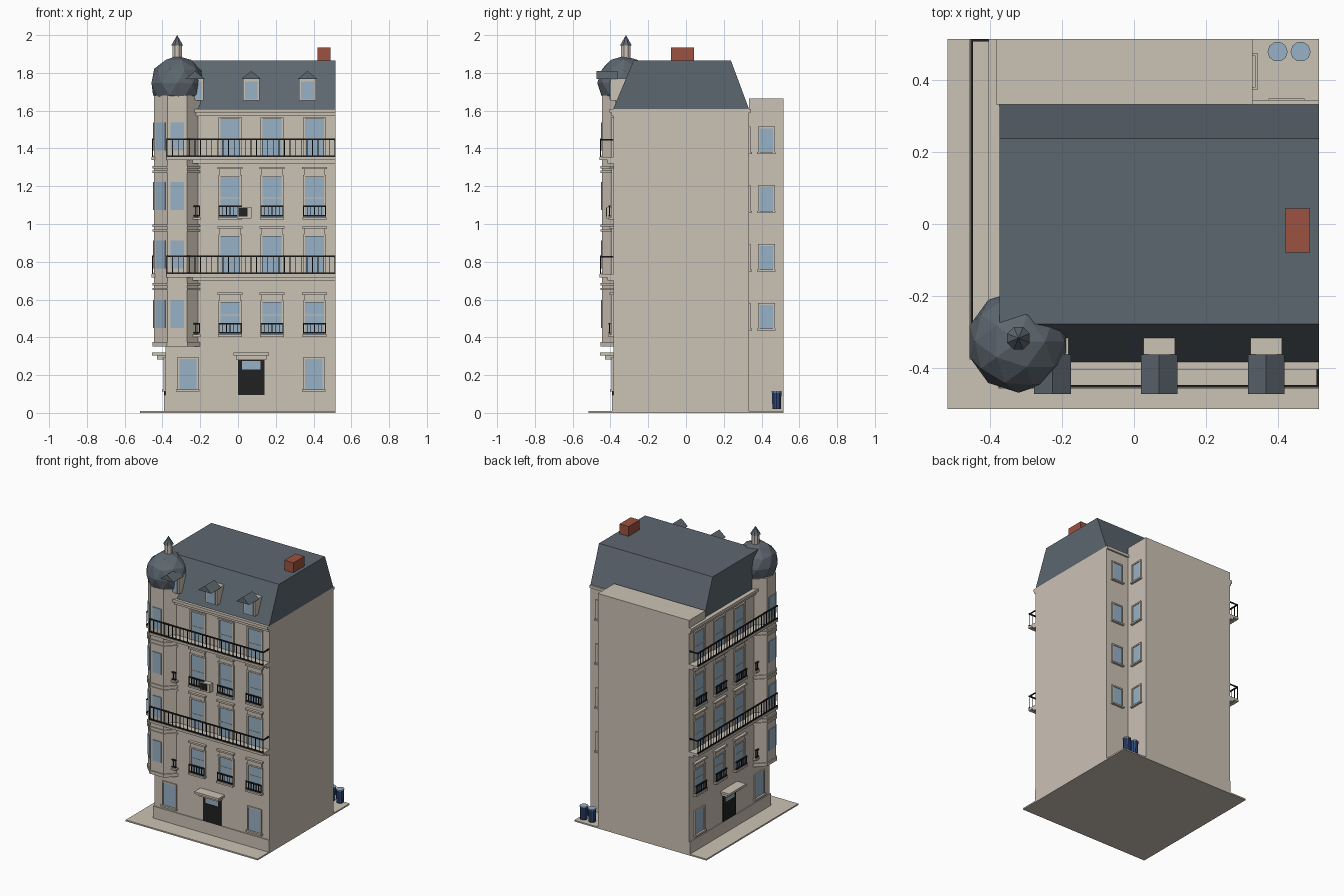
import bpy, bmesh, math
from mathutils import Matrix, Vector

cube = bpy.data.objects.get("Cube")
if cube:
    bpy.data.objects.remove(cube)


def material(name, rgb):
    m = bpy.data.materials.new(name)
    m.use_nodes = True
    m.diffuse_color = (*rgb, 1)
    m.node_tree.nodes["Principled BSDF"].inputs["Base Color"].default_value = (*rgb, 1)
    return m


STONE = material("stone", (0.60, 0.54, 0.46))
SLATE = material("slate", (0.11, 0.135, 0.16))
GLASS = material("glass", (0.31, 0.44, 0.56))
BLACK = material("black_iron", (0.015, 0.015, 0.016))
BRICK = material("brick", (0.33, 0.085, 0.05))
BLUE = material("bin_blue", (0.03, 0.065, 0.19))


def finish(name, bm, mat):
    bmesh.ops.recalc_face_normals(bm, faces=bm.faces)
    mesh = bpy.data.meshes.new(name)
    bm.to_mesh(mesh)
    bm.free()
    mesh.materials.append(mat)
    obj = bpy.data.objects.new(name, mesh)
    bpy.context.collection.objects.link(obj)
    return obj


def boxes(name, mat, items, swap=False):
    """One object from (x0, x1, y0, y1, z0, z1) boxes; swap exchanges x and y."""
    bm = bmesh.new()
    for x0, x1, y0, y1, z0, z1 in items:
        if swap:
            x0, x1, y0, y1 = y0, y1, x0, x1
        mid = Matrix.Translation(((x0 + x1) / 2, (y0 + y1) / 2, (z0 + z1) / 2))
        size = Matrix.Diagonal((abs(x1 - x0), abs(y1 - y0), z1 - z0, 1))
        bmesh.ops.create_cube(bm, size=1, matrix=mid @ size)
    return finish(name, bm, mat)


def prism(name, mat, profile, axis, a, b):
    """Extrude a 2D profile along x or y, from a to b."""
    place = (lambda u, v: (a, u, v)) if axis == "x" else (lambda u, v: (u, a, v))
    bm = bmesh.new()
    face = bm.faces.new([bm.verts.new(place(u, v)) for u, v in profile])
    new = bmesh.ops.extrude_face_region(bm, geom=[face])["geom"]
    step = Vector((b - a, 0, 0)) if axis == "x" else Vector((0, b - a, 0))
    bmesh.ops.translate(bm, vec=step, verts=[g for g in new if isinstance(g, bmesh.types.BMVert)])
    return finish(name, bm, mat)


def column(name, mat, x, y, z0, z1, r0, r1=None, sides=8):
    bm = bmesh.new()
    turn = Matrix.Rotation(math.pi / sides, 4, "Z")
    bmesh.ops.create_cone(bm, cap_ends=True, segments=sides, radius1=r0,
                          radius2=r0 if r1 is None else r1, depth=z1 - z0,
                          matrix=Matrix.Translation((x, y, (z0 + z1) / 2)) @ turn)
    return finish(name, bm, mat)


# Main masses
W, E, BACK, END = -0.385, 0.515, 0.333, 0.515
boxes("pavement", STONE, [(-0.52, E, -0.515, END, 0, 0.01)])
boxes("main_block", STONE, [(W, E, W, BACK, 0.01, 1.61)])
boxes("rear_block", STONE, [(W, 0.33, BACK, END, 0.01, 1.665)])
prism("mansard_roof", SLATE, [(W, 1.61), (-0.278, 1.865), (0.238, 1.865), (BACK, 1.61)], "x", -0.375, E)
boxes("chimney", BRICK, [(0.42, 0.49, -0.08, 0.043, 1.85, 1.935)])
boxes("rear_cornice", STONE, [(0.33, E, BACK, 0.345, 1.59, 1.61)])

COLUMNS = [-0.042, 0.18, 0.405]
FLOORS = [(0.415, 0.585), (0.73, 0.935), (1.035, 1.25), (1.35, 1.555)]


def railing(a, b, y, z0, z1, step, t=0.004):
    """Top and bottom rails with evenly spaced bars along x."""
    items = [(a, b, y - t, y + t, z, z + 2 * t) for z in (z0, z1 - 2 * t)]
    n = max(1, round((b - a - t) / step))
    for i in range(n + 1):
        x = a + (b - a - t) * i / n
        items.append((x, x + t, y - t / 2, y + t / 2, z0, z1))
    return items


def facade(side, swap):
    """Street elevation along x; the second one swaps x and y."""
    glass, trim, iron, slabs = [], [], [], []
    for f, (z0, z1) in enumerate(FLOORS):
        for c in COLUMNS:
            glass.append((c - 0.05, c + 0.05, W - 0.004, W + 0.01, z0, z1))
            trim += [(c + s * 0.056 - 0.006, c + s * 0.056 + 0.006, W - 0.009, W, z0, z1) for s in (-1, 1)]
            trim.append((c - 0.05, c + 0.05, W - 0.007, W, z0 + 0.1, z0 + 0.105))
            trim.append((c - 0.062, c + 0.062, W - 0.012, W, z1, z1 + 0.01))
            if f < 3:
                trim.append((c - 0.066, c + 0.066, W - 0.02, W, z1 + 0.04, z1 + 0.052))
                trim.append((c - 0.055, c + 0.055, W - 0.009, W, z1 + 0.01, z1 + 0.04))
        if f % 2 == 0:
            for c in [-0.262] + COLUMNS:
                iron += railing(c - 0.06, c + 0.06, W - 0.02, z0 + 0.005, z0 + 0.062, 0.02)
                trim.append((c - 0.064, c + 0.064, W - 0.026, W, z0 - 0.012, z0))
        else:
            iron += railing(-0.378, E, -0.452, z0 + 0.005, z0 + 0.102, 0.03)
            iron += [(E - 0.006, E, -0.452, W, z0 + 0.092, z0 + 0.1)]
            slabs.append((-0.378, E, -0.458, W, z0 - 0.012, z0 + 0.004))
            slabs.append((-0.378, E, W - 0.03, W, z0 - 0.03, z0 - 0.012))
    # Ground floor windows
    for c in (-0.265, 0.402):
        glass.append((c - 0.046, c + 0.046, W - 0.004, W + 0.01, 0.125, 0.285))
        trim.append((c - 0.062, c + 0.062, W - 0.018, W, 0.113, 0.125))
        trim.append((c - 0.056, c + 0.056, W - 0.009, W, 0.285, 0.295))
        trim += [(c + s * 0.051 - 0.005, c + s * 0.051 + 0.005, W - 0.009, W, 0.125, 0.285) for s in (-1, 1)]
    glass.append((0.022, 0.118, W - 0.01, W, 0.23, 0.275))
    trim += [(-0.025, 0.165, -0.455, W, 0.305, 0.32), (-0.01, 0.15, -0.43, W, 0.283, 0.305)]
    trim += [(W - 0.006, E, W - 0.006, W, 0.01, 0.095)]
    slabs += [(-0.405, E, -0.405, W, 1.59, 1.61), (-0.395, E, -0.395, W, 1.572, 1.59)]
    boxes(side + "_window_panes", GLASS, glass, swap)
    boxes(side + "_window_trim", STONE, trim, swap)
    boxes(side + "_railings", BLACK, iron, swap)
    boxes(side + "_balconies_and_cornice", STONE, slabs, swap)
    boxes(side + "_door", BLACK, [(0, 0.14, W - 0.007, W, 0.095, 0.28)], swap)


facade("front", False)
facade("right", True)

# Courtyard windows in the rear notch
for side, wall, swap in (("courtyard_side", 0.33, False), ("courtyard_back", BACK, True)):
    glass, trim = [], []
    for i in range(4):
        z = 0.447 + 0.3115 * i
        glass.append((wall - 0.01, wall + 0.004, 0.39, 0.46, z, z + 0.125))
        trim.append((wall, wall + 0.016, 0.375, 0.475, z - 0.01, z))
        trim.append((wall, wall + 0.009, 0.38, 0.47, z + 0.125, z + 0.135))
        trim += [(wall, wall + 0.009, y, y + 0.01, z, z + 0.125) for y in (0.38, 0.46)]
    boxes(side + "_panes", GLASS, glass, swap)
    boxes(side + "_trim", STONE, trim, swap)

# Corner turret
T, APOTHEM = -0.322, 0.123
R = APOTHEM / math.cos(math.pi / 8)
column("turret", STONE, T, T, 0.36, 1.68, R)
column("turret_foot", STONE, T, T, 0.352, 0.375, R + 0.007)
for z in (0.65, 0.96, 1.27):
    column("turret_band", STONE, T, T, z, z + 0.012, R + 0.007)
    column("turret_band", STONE, T, T, z + 0.025, z + 0.037, R + 0.007)
bm = bmesh.new()
for z in (0.45, 0.765, 1.075, 1.39):
    for angle in (180, 225, 270):
        spin = Matrix.Translation((T, T, z + 0.074)) @ Matrix.Rotation(math.radians(angle), 4, "Z")
        bmesh.ops.create_cube(bm, size=1, matrix=spin @ Matrix.Translation((APOTHEM, 0, 0))
                              @ Matrix.Diagonal((0.01, 0.07, 0.148, 1)))
finish("turret_windows", bm, GLASS)
bm = bmesh.new()
bmesh.ops.create_icosphere(bm, subdivisions=2, radius=0.143, matrix=Matrix.Translation((T, -0.327, 1.747)))
finish("turret_dome", bm, SLATE)
column("finial_post", STONE, T, -0.318, 1.86, 1.95, 0.027)
column("finial_cap", SLATE, T, -0.318, 1.945, 2.0, 0.034, 0)

# Roof dormers
for c in (-0.227, 0.07, 0.368):
    boxes("dormer_body", STONE, [(c - 0.044, c + 0.044, -0.4, -0.317, 1.655, 1.77)])
    boxes("dormer_window", GLASS, [(c - 0.034, c + 0.034, -0.405, -0.39, 1.66, 1.755)])
    prism("dormer_roof", SLATE, [(c - 0.051, 1.768), (c, 1.81), (c + 0.051, 1.768)], "y", -0.473, -0.363)

# Air conditioner
boxes("air_conditioner", STONE, [(-0.005, 0.072, -0.42, W, 1.03, 1.09)])
boxes("air_conditioner_fan", BLACK, [(0.002, 0.05, -0.424, -0.42, 1.04, 1.084)])

# Courtyard bins
for x in (0.4, 0.464):
    column("bin", BLUE, x, 0.48, 0.02, 0.108, 0.024, 0.026, 10)
    column("bin_lid", GLASS, x, 0.48, 0.108, 0.115, 0.028, sides=10)
